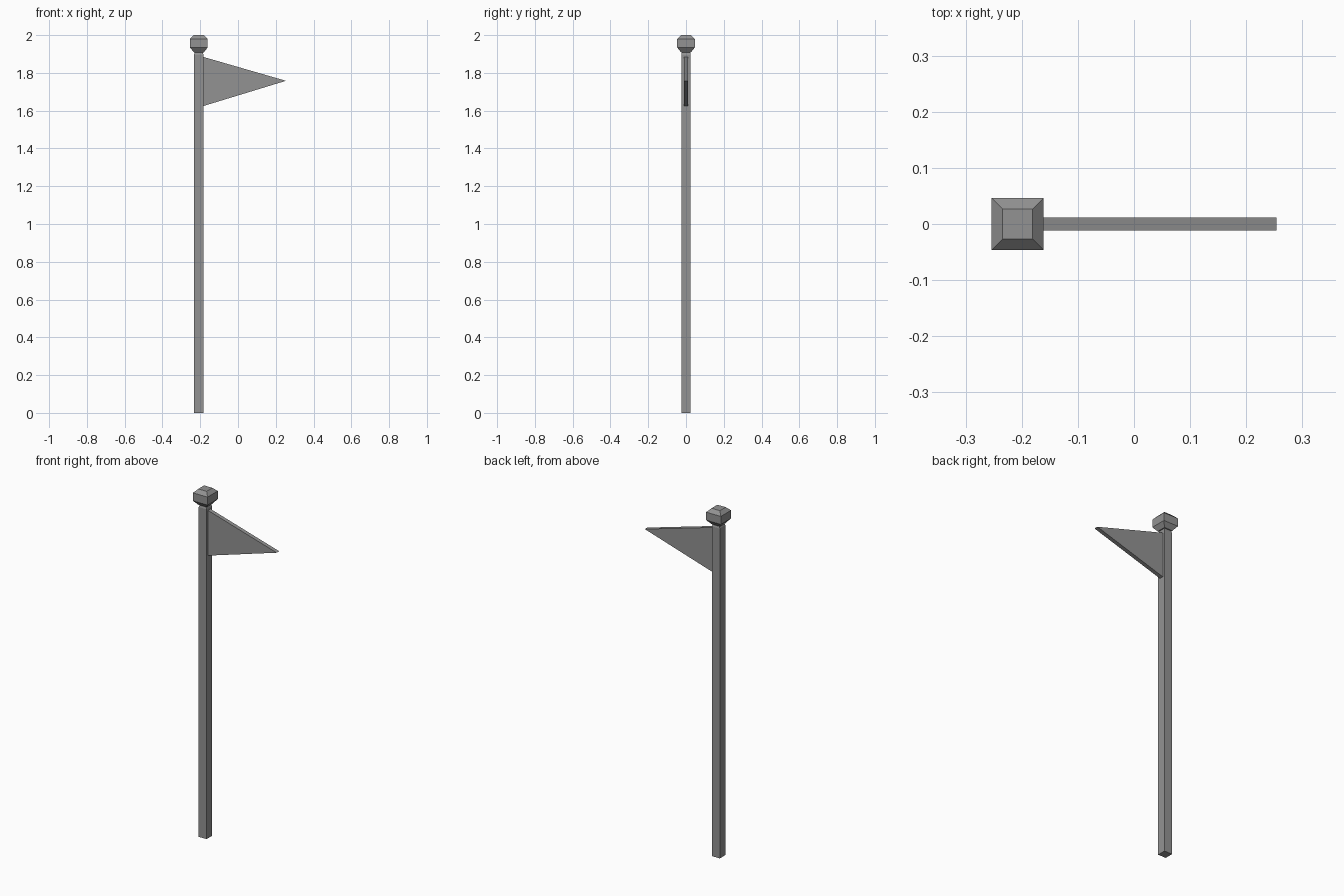
import bpy
import bmesh

if "Cube" in bpy.data.objects:
    bpy.data.objects.remove(bpy.data.objects["Cube"])

POLE_X = -0.2075

# Dark grey shared by all parts
grey = bpy.data.materials.new("dark_grey")
grey.diffuse_color = (0.29, 0.29, 0.29, 1)
grey.use_nodes = True
grey.node_tree.nodes["Principled BSDF"].inputs["Base Color"].default_value = grey.diffuse_color


def add_object(name, bm):
    bmesh.ops.recalc_face_normals(bm, faces=bm.faces[:])
    mesh = bpy.data.meshes.new(name)
    bm.to_mesh(mesh)
    bm.free()
    mesh.materials.append(grey)
    obj = bpy.data.objects.new(name, mesh)
    bpy.context.collection.objects.link(obj)
    return obj


def square_stack(name, profile):
    """Capped square column from (half width, height) pairs."""
    bm = bmesh.new()
    rings = [[bm.verts.new((sx * h, sy * h, z))
              for sx, sy in ((-1, -1), (1, -1), (1, 1), (-1, 1))]
             for h, z in profile]
    for low, high in zip(rings, rings[1:]):
        for i in range(4):
            j = (i + 1) % 4
            bm.faces.new((low[i], low[j], high[j], high[i]))
    bm.faces.new(rings[0])
    bm.faces.new(rings[-1])
    obj = add_object(name, bm)
    obj.location.x = POLE_X
    return obj


def side_prism(name, outline, half_depth):
    """Outline in x, z extruded evenly along y."""
    bm = bmesh.new()
    face = bm.faces.new([bm.verts.new((x, -half_depth, z)) for x, z in outline])
    new = bmesh.ops.extrude_face_region(bm, geom=[face])["geom"]
    verts = [v for v in new if isinstance(v, bmesh.types.BMVert)]
    bmesh.ops.translate(bm, verts=verts, vec=(0, 2 * half_depth, 0))
    return add_object(name, bm)


# Square pole with a small tapered top
square_stack("pole", [(0.025, 0), (0.025, 1.896), (0.02, 1.912)])

# Chamfered block finial
square_stack("finial", [(0.0265, 1.909), (0.0465, 1.934), (0.0465, 1.98), (0.0265, 2.0)])

# Triangular pennant
side_prism("pennant", [(-0.185, 1.624), (0.254, 1.758), (-0.185, 1.885)], 0.0115)
